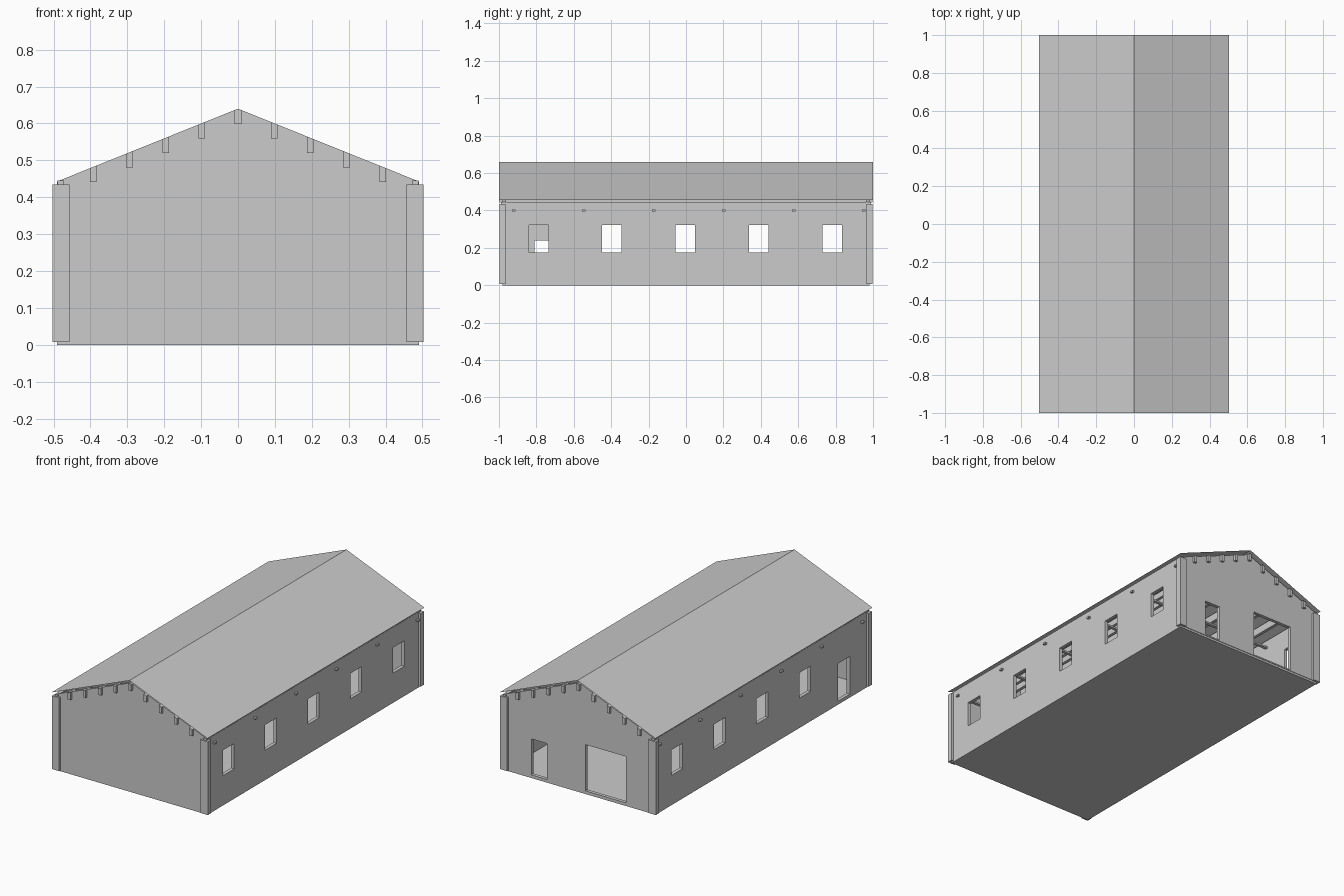
import bpy, bmesh

if "Cube" in bpy.data.objects:
    bpy.data.objects.remove(bpy.data.objects["Cube"])

HX, HY, T = 0.49, 0.983, 0.02      # wall half width, half length, thickness
EAVE, RIDGE = 0.443, 0.64


def make(name, verts, faces):
    me = bpy.data.meshes.new(name)
    me.from_pydata(verts, [], faces)
    bm = bmesh.new()
    bm.from_mesh(me)
    bmesh.ops.recalc_face_normals(bm, faces=bm.faces)
    bm.to_mesh(me)
    bm.free()
    ob = bpy.data.objects.new(name, me)
    bpy.context.collection.objects.link(ob)
    return ob


def prism(name, profile, y0, y1):
    """Extrude an (x, z) profile along y."""
    n = len(profile)
    verts = [(x, y, z) for y in (y0, y1) for x, z in profile]
    faces = [tuple(range(n)), tuple(range(n, 2 * n))]
    faces += [(i, (i + 1) % n, n + (i + 1) % n, n + i) for i in range(n)]
    return make(name, verts, faces)


def box(name, x0, x1, y0, y1, z0, z1):
    return prism(name, [(x0, z0), (x1, z0), (x1, z1), (x0, z1)], y0, y1)


def cut(wall, openings):
    """Cut box-shaped openings through a wall."""
    bpy.context.view_layer.objects.active = wall
    for o in openings:
        cutter = box("cutter", *o)
        cutter.hide_render = True
        m = wall.modifiers.new("opening", 'BOOLEAN')
        m.operation, m.solver, m.object = 'DIFFERENCE', 'EXACT', cutter
        bpy.ops.object.modifier_apply(modifier=m.name)
        bpy.data.objects.remove(cutter, do_unlink=True)


def gable_z(x):
    return RIDGE - (RIDGE - EAVE) * abs(x) / HX


# Floor slab
box("floor", -HX, HX, -0.98, 0.98, 0, 0.012)

# Gable walls, back one with a small door and a wide door
gable = [(-HX, 0.012), (HX, 0.012), (HX, EAVE), (0, RIDGE), (-HX, EAVE)]
prism("front_wall", gable, -HY, -HY + T)
back = prism("back_wall", gable, HY - T, HY)
cut(back, [(0.21, 0.31, 0.9, 1.1, 0.02, 0.23),
           (-0.30, -0.04, 0.9, 1.1, 0.02, 0.29)])

# Side walls with windows; left one has a door near the front
window_y = [-0.787, -0.397, -0.003, 0.388, 0.782]
for side, name in ((1, "right_wall"), (-1, "left_wall")):
    xa, xb = sorted((side * HX, side * (HX - T)))
    wall = box(name, xa, xb, -HY + T, HY - T, 0.012, EAVE - 0.003)
    holes = [(xa - .05, xb + .05, y - 0.052, y + 0.052, 0.174, 0.322)
             for y in (window_y if side > 0 else window_y[1:])]
    if side < 0:
        holes.append((xa - .05, xb + .05, -0.81, -0.70, 0.02, 0.24))
    cut(wall, holes)

# L-shaped corner trims
for sx in (-1, 1):
    for sy in (-1, 1):
        a, b = sorted((sx * 0.457, sx * 0.503))
        c, d = sorted((sy * HY, sy * 0.997))
        box("corner_trim_end", a, b, c, d, 0.008, 0.435)
        a, b = sorted((sx * HX, sx * 0.503))
        c, d = sorted((sy * 0.965, sy * HY))
        box("corner_trim_side", a, b, c, d, 0.008, 0.435)

# Purlins running the full length, tops following the roof slope
for i in range(-4, 5):
    x, w = i * 0.098, 0.009
    top = [(x + w, gable_z(x + w)), (x, gable_z(x)), (x - w, gable_z(x - w))]
    zb = gable_z(x) - 0.041
    prism("purlin", [(x - w, zb), (x + w, zb)] + top, -0.997, 0.997)
for s in (-1, 1):
    box("eave_purlin", s * 0.48 - 0.009, s * 0.48 + 0.009,
        -0.99, 0.99, 0.43, 0.446)

# Tie beams whose ends poke through the side walls
for i in range(6):
    y = -0.92 + i * 0.374
    box("tie_beam", -0.503, 0.503, y - 0.009, y + 0.009, 0.395, 0.405)

# Thin sheet roof
roof = [(x, y, z) for y in (-1, 1)
        for x, z in ((-0.503, 0.456), (0, 0.66), (0.503, 0.456))]
make("roof_sheet", roof, [(0, 1, 4, 3), (1, 2, 5, 4)])
